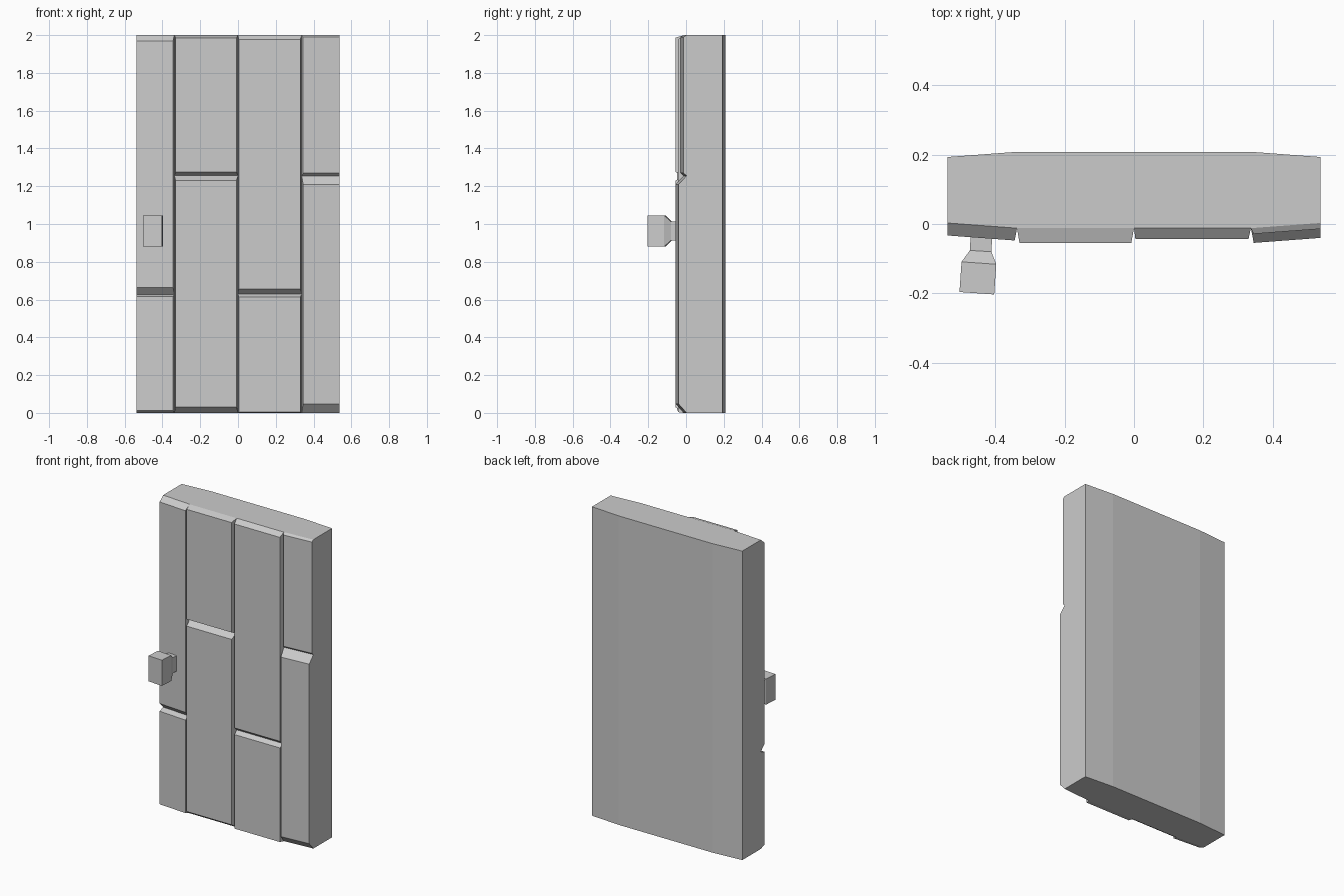
import bpy, bmesh

if "Cube" in bpy.data.objects:
    bpy.data.objects.remove(bpy.data.objects["Cube"])

EDGE, BEND, H = 0.538, 0.337, 2.0


def make_object(name, points, faces):
    """Mesh object from a few points, with outward normals."""
    bm = bmesh.new()
    vs = [bm.verts.new(p) for p in points]
    for f in faces:
        bm.faces.new([vs[i] for i in f])
    bmesh.ops.recalc_face_normals(bm, faces=bm.faces)
    mesh = bpy.data.meshes.new(name)
    bm.to_mesh(mesh)
    bm.free()
    obj = bpy.data.objects.new(name, mesh)
    bpy.context.collection.objects.link(obj)
    return obj


def base_y(x):
    """Front surface of the bent door core."""
    t = max(0.0, (abs(x) - BEND) / (EDGE - BEND))
    return -0.012 + 0.015 * t


def sections_to_faces(n_sections):
    """Side walls between consecutive four-point rings."""
    return [(4 * s + i, 4 * s + (i + 1) % 4, 4 * s + 4 + (i + 1) % 4, 4 * s + 4 + i)
            for s in range(n_sections - 1) for i in range(4)]


# Door core: bent outline, its front is closed by the planks
outline = [(-BEND, -0.012), (-EDGE, 0.003), (-EDGE, 0.193), (-BEND, 0.208),
           (BEND, 0.208), (EDGE, 0.193), (EDGE, 0.003), (BEND, -0.012)]
n = len(outline)
make_object("door_core",
            [(x, y, z) for z in (0, H) for x, y in outline],
            [tuple(range(n))[::-1], tuple(range(n, 2 * n))]
            + [(i, i + 1, n + i + 1, n + i) for i in range(n - 1)])


# Planks: chamfered boards sitting on the core
def plank(name, base_x, front_x, depth, z, bevel):
    (z0, z1), (b0, b1) = z, bevel
    (xa, xb), (fa, fb) = base_x, front_x
    back = [(x, base_y(x), h) for x, h in ((xa, z0), (xb, z0), (xb, z1), (xa, z1))]
    front = [(x, base_y(x) - depth, h) for x, h in
             ((fa, z0 + b0), (fb, z0 + b0), (fb, z1 - b1), (fa, z1 - b1))]
    make_object(name, back + front, sections_to_faces(2) + [(4, 5, 6, 7)])


# base x, front x, split height, (depth, bottom bevel, top bevel) for lower and upper
columns = [
    ((-EDGE, -BEND), (-EDGE, -0.344), 0.628, (0.036, 0.013, 0.013), (0.036, 0.037, 0.030)),
    ((-BEND, 0.0), (-0.330, -0.008), 1.257, (0.043, 0.030, 0.027), (0.043, 0.018, 0.014)),
    ((0.0, BEND), (0.004, 0.330), 0.630, (0.031, 0.004, 0.017), (0.031, 0.026, 0.024)),
    ((BEND, EDGE), (0.345, EDGE), 1.255, (0.043, 0.048, 0.045), (0.017, 0.015, 0.010)),
]
for i, (bx, fx, split, low, up) in enumerate(columns, 1):
    plank(f"plank_{i}_lower", bx, fx, low[0], (0, split), low[1:])
    plank(f"plank_{i}_upper", bx, fx, up[0], (split, H), up[1:])

# Knob: square neck flaring to a block, square to the angled side plank
rings = [((-0.471, -0.036), (-0.409, -0.041), 0.050),
         ((-0.473, -0.076), (-0.411, -0.080), 0.050),
         ((-0.497, -0.109), (-0.397, -0.116), 0.083),
         ((-0.503, -0.196), (-0.403, -0.203), 0.083)]
KZ = 0.963
knob = [(x, y, KZ + s * h) for a, b, h in rings
        for (x, y), s in ((a, -1), (b, -1), (b, 1), (a, 1))]
make_object("knob", knob, sections_to_faces(4) + [(3, 2, 1, 0), (12, 13, 14, 15)])
